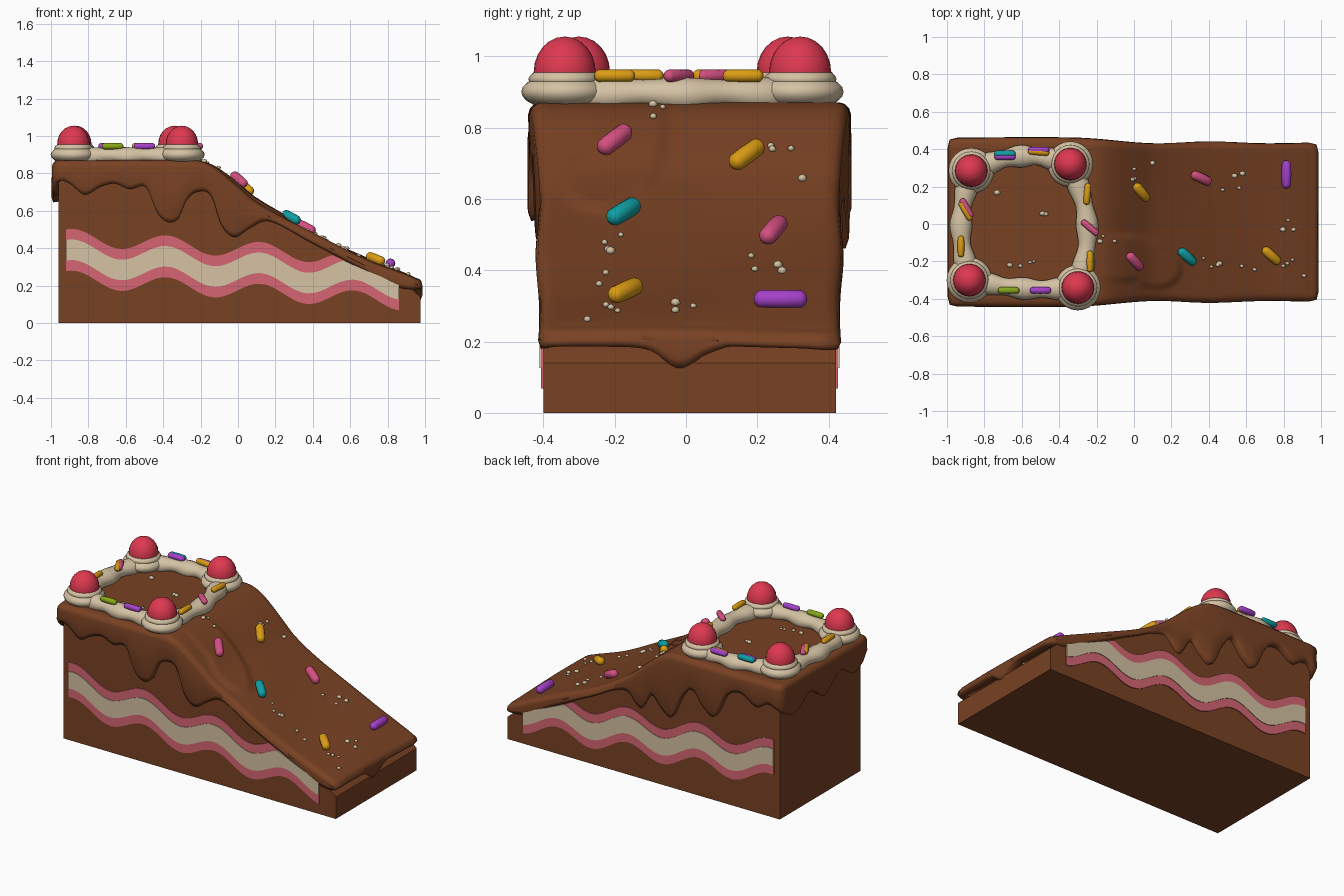
import bpy, bmesh, math, random
from mathutils import Vector

if "Cube" in bpy.data.objects:
    bpy.data.objects.remove(bpy.data.objects["Cube"])
random.seed(4)
CY = 0.01


def material(name, r, g, b):
    m = bpy.data.materials.new(name)
    m.use_nodes = True
    m.diffuse_color = (r, g, b, 1)
    m.node_tree.nodes["Principled BSDF"].inputs["Base Color"].default_value = (r, g, b, 1)
    return m


CHOCOLATE = material("chocolate", .19, .054, .017)
CREAM = material("cream", .66, .54, .37)
BERRY = material("berry filling", .67, .13, .17)
CHERRY = material("cherry red", .73, .04, .08)
YELLOW = material("yellow sugar", .7, .33, .007)
TEAL = material("teal sugar", .005, .35, .37)
PURPLE = material("purple sugar", .38, .053, .58)
PINK = material("pink sugar", .66, .08, .22)
GREEN = material("green sugar", .24, .38, .01)


def finish(name, bm, mat, angle=50):
    bmesh.ops.recalc_face_normals(bm, faces=bm.faces)
    me = bpy.data.meshes.new(name)
    bm.to_mesh(me)
    bm.free()
    me.materials.append(mat)
    ob = bpy.data.objects.new(name, me)
    bpy.context.collection.objects.link(ob)
    bpy.ops.object.select_all(action='DESELECT')
    ob.select_set(True)
    bpy.context.view_layer.objects.active = ob
    bpy.ops.object.shade_smooth_by_angle(angle=math.radians(angle))
    return ob


def spline(points):
    """Smooth curve through (x, value) points."""
    def slope(i):
        a, b = points[max(i - 1, 0)], points[min(i + 1, len(points) - 1)]
        return (b[1] - a[1]) / (b[0] - a[0])

    def f(x):
        x = min(max(x, points[0][0]), points[-1][0])
        i = next(k for k in range(len(points) - 1) if x <= points[k + 1][0])
        (xa, a), (xb, b) = points[i], points[i + 1]
        h = xb - xa
        t = (x - xa) / h
        s = 1 - t
        return (a * s * s * (1 + 2 * t) + b * t * t * (3 - 2 * t)
                + h * s * t * (slope(i) * s - slope(i + 1) * t))
    return f


def loft(bm, sections):
    rings = [[bm.verts.new(p) for p in s] for s in sections]
    n = len(rings[0])
    for a, b in zip(rings, rings[1:]):
        for j in range(n):
            k = (j + 1) % n
            bm.faces.new((a[j], a[k], b[k], b[j]))
    bm.faces.new(rings[0])
    bm.faces.new(rings[-1])


# Height of the icing along the slice, and the lower drip edge of each side
top = spline([(-1, .87), (-.3, .87), (-.2, .865), (-.12, .83), (0, .735), (.1, .65), (.3, .53),
              (.5, .43), (.7, .34), (.85, .28), (.95, .235), (1, .19)])
front_edge = spline([(-.98, .77), (-.9, .74), (-.82, .68), (-.74, .72), (-.66, .74), (-.58, .71),
                     (-.49, .72), (-.44, .6), (-.39, .54), (-.32, .55), (-.27, .66), (-.2, .7),
                     (-.14, .67), (-.09, .52), (-.02, .455), (.06, .5), (.14, .54), (.22, .52),
                     (.38, .43), (.65, .29), (.84, .19), (.98, .17)])
back_edge = spline([(-.98, .7), (-.9, .73), (-.82, .69), (-.7, .75), (-.6, .7), (-.52, .55),
                    (-.44, .59), (-.36, .68), (-.28, .6), (-.21, .46), (-.13, .5), (-.06, .56),
                    (.02, .45), (.12, .53), (.22, .51), (.38, .43), (.65, .29), (.84, .19), (.98, .17)])
tall_edge = spline([(-.46, .76), (-.3, .67), (-.15, .74), (0, .64), (.15, .72), (.3, .64), (.46, .7)])
low_edge = spline([(-.46, .18), (-.2, .18), (-.1, .17), (-.02, .12), (.06, .16), (.15, .185), (.46, .165)])
half_width = spline([(-1, .45), (-.3, .45), (.1, .42), (.4, .43), (.7, .42), (1, .425)])

# Sponge wedge
bm = bmesh.new()
outline = [(-.96, 0), (.975, 0), (.975, .14)]
outline += [(x, top(x) - .045) for x in (.88, .7, .5, .3, .1, 0, -.12, -.25, -.96)]
loft(bm, [[(x, y + CY, z) for x, z in outline] for y in (-.41, .41)])
bmesh.ops.bevel(bm, geom=[e for e in bm.edges if e.calc_face_angle(0) > .6], offset=.04,
                segments=4, profile=.5, affect='EDGES', clamp_overlap=True)
finish("sponge", bm, CHOCOLATE, 40)


# Chocolate icing: a draped sheet with a rolled rim and drips
def surface(x, y):
    z = top(x) + .006 * math.sin(9 * x + 5 * y) * min(1, max(0, x + .2) * 3)
    lobes = ((.12, -.24, .13, .1), (-.06, -.18, .25, .12))
    d = min(((x - a) / rx) ** 2 + ((y - b) / ry) ** 2 for a, b, rx, ry in lobes)
    return z + .018 * min(1, max(0, (1.15 - d) * 3)) * min(1, max(0, (x + .2) * 6))


bm = bmesh.new()
NX, NY, R = 110, 44, .035
grid = []
for i in range(NX + 1):
    x = -.96 + 1.91 * i / NX
    w = half_width(x) - R
    ys = [CY + w * (2 * j / NY - 1) for j in range(NY + 1)]
    grid.append([bm.verts.new((x, y, surface(x, y))) for y in ys])
for i in range(NX):
    for j in range(NY):
        bm.faces.new((grid[i][j], grid[i + 1][j], grid[i + 1][j + 1], grid[i][j + 1]))
rim = [(i, 0) for i in range(NX)] + [(NX, j) for j in range(NY)]
rim += [(i, NY) for i in range(NX, 0, -1)] + [(0, j) for j in range(NY, 0, -1)]
rows = [[grid[i][j] for i, j in rim]]
drape = []
for i, j in rim:
    v = grid[i][j].co
    out = Vector(((i == NX) - (i == 0), (j == NY) - (j == 0), 0)).normalized()
    edges = [f for f, hit in ((lambda p: front_edge(p.x), j == 0), (lambda p: back_edge(p.x), j == NY),
                              (lambda p: tall_edge(p.y), i == 0), (lambda p: low_edge(p.y), i == NX)) if hit]
    low = min(sum(f(v) for f in edges) / len(edges), v.z - R - .02)
    drape.append((v.copy(), out, low))
for reach, level in ((.5, -.13), (.85, -.5), (1, -1), (.95, .5), (1.05, .03), (.8, .005), (-.5, .012)):
    row = []
    for v, out, low in drape:
        p = v + out * R * reach
        if level < 0:
            p.z = v.z + level * R
        elif level == .5:
            p.z = (v.z - R + low + .03) / 2
        else:
            p.z = min(low + level, v.z - R - .005)
        row.append(bm.verts.new(p))
    rows.append(row)
for a, b in zip(rows, rows[1:]):
    for k in range(len(rim)):
        n = (k + 1) % len(rim)
        bm.faces.new((a[k], a[n], b[n], b[k]))
finish("chocolate_icing", bm, CHOCOLATE, 80)


# Wavy filling layers on both long sides
def filling(name, half, depth, mat, side):
    bm = bmesh.new()
    sections = []
    for i in range(81):
        x = -.92 + 1.78 * i / 80
        mid = .285 - .07 * x + .045 * math.cos(math.tau * (x + .38) / .5)
        hi = min(mid + half, top(x) - .065)
        lo = min(mid - half, hi - .002)
        a, b = CY + side * .4, CY + side * depth
        sections.append([(x, a, lo), (x, b, lo), (x, b, hi), (x, a, hi)])
    loft(bm, sections)
    finish(name, bm, mat, 40)


for side, label in ((-1, "front"), (1, "back")):
    filling(label + "_berry_filling", .112, .416, BERRY, side)
    filling(label + "_cream_filling", .055, .42, CREAM, side)


def ball(name, centre, size, mat, segs=24):
    bm = bmesh.new()
    bmesh.ops.create_uvsphere(bm, u_segments=segs, v_segments=segs // 2, radius=1)
    for v in bm.verts:
        v.co = Vector(centre) + v.co * Vector(size)
    return finish(name, bm, mat, 180)


# Piped cream border with a dollop and cherry at each corner
corners = [(-.87, .285), (-.34, .32), (-.3, -.34), (-.88, -.3)]
bulges = [(0, .06), (.07, 0), (0, -.025), (-.05, 0)]
path = []
for k, a in enumerate(corners):
    b, off = corners[(k + 1) % 4], bulges[k]
    for s in range(24):
        t = s / 24
        bow = math.sin(math.pi * t)
        wave = math.cos(math.tau * 3 * t)
        path.append((a[0] + (b[0] - a[0]) * t + off[0] * bow,
                     a[1] + (b[1] - a[1]) * t + off[1] * bow,
                     .893 + .003 * wave, 1 - .14 * wave))
bm = bmesh.new()
rings = []
for k, p in enumerate(path):
    q, o = path[(k + 1) % len(path)], path[k - 1]
    n = Vector((q[1] - o[1], o[0] - q[0], 0)).normalized()
    ring = []
    for s in range(14):
        a = math.tau * s / 14
        ring.append(bm.verts.new(Vector(p[:3]) + p[3] * .053 * (n * math.cos(a) + Vector((0, 0, math.sin(a) * .85)))))
    rings.append(ring)
for k, r in enumerate(rings):
    nxt = rings[(k + 1) % len(rings)]
    for s in range(14):
        u = (s + 1) % 14
        bm.faces.new((r[s], r[u], nxt[u], nxt[s]))
finish("piped_border", bm, CREAM, 180)
for x, y in corners:
    ball("cream_dollop", (x, y, .9), (.122, .122, .052), CREAM)
    ball("cream_collar", (x, y, .935), (.102, .102, .037), CREAM)
    ball("cherry", (x, y, .955), (.087, .087, .1), CHERRY)


# Capsule sprinkles, tilted to follow the icing
def sprinkle(x, y, degrees, mat, length=.125, radius=.026, z=None):
    bm = bmesh.new()
    a = math.radians(degrees)
    along = Vector((math.cos(a), math.sin(a), 0))
    if z is None:
        e = along * .05
        along.z = (top(x + e.x) - top(x - e.x)) / .1
        z = surface(x, y) + radius * .8
    bmesh.ops.create_uvsphere(bm, u_segments=12, v_segments=10, radius=radius)
    turn = along.to_track_quat('Z', 'Y')
    for v in bm.verts:
        v.co.z += math.copysign(length / 2 - radius, v.co.z) if abs(v.co.z) > 1e-5 else 0
        v.co = turn @ v.co + Vector((x, y, z))
    finish("sprinkle", bm, mat, 60)


for item in ((.04, .17, -50, YELLOW), (.36, .245, -25, PINK), (.815, .265, 90, PURPLE, .15),
             (.735, -.17, -42, YELLOW), (.285, -.175, -42, TEAL), (.005, -.2, -48, PINK)):
    sprinkle(*item)
for x, y, turn, mat in ((-.69, .375, 0, TEAL), (-.69, .36, 0, PURPLE), (-.51, .385, -5, YELLOW),
                        (-.51, .395, 0, PURPLE), (-.9, .07, -60, YELLOW), (-.895, .085, -60, PINK),
                        (-.925, -.12, 90, YELLOW), (-.25, .16, 85, YELLOW), (-.235, -.02, -40, PINK),
                        (-.235, -.2, 90, YELLOW), (-.67, -.355, 0, GREEN), (-.5, -.355, 0, PURPLE)):
    sprinkle(x, y, turn, mat, .115, .018, .945)

# Sugar crumbs scattered in small clusters
for x, y, count in ((.04, .29, 4), (.52, .23, 4), (.8, .02, 3), (.4, -.22, 5), (.64, -.24, 2), (.84, -.24, 4),
                    (-.12, -.06, 3), (-.76, .12, 2), (-.46, 0, 2), (-.6, -.18, 4)):
    for _ in range(count):
        px, py = x + random.uniform(-.07, .07), y + random.uniform(-.06, .06)
        s = random.uniform(.01, .018)
        ball("sugar_crumb", (px, py, surface(px, py) + .004), (s, s * .8, s * .7), CREAM, 8)
